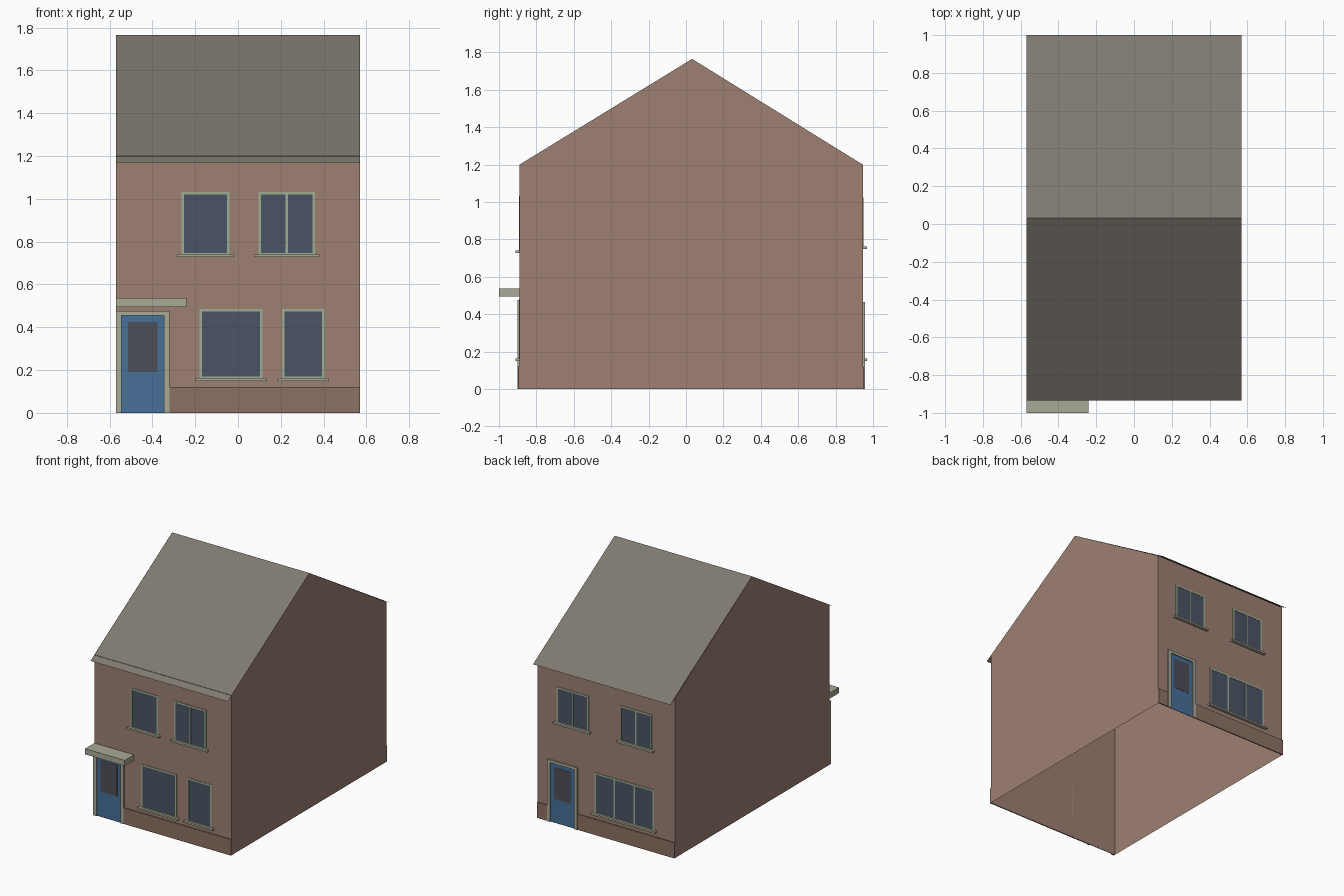
import bpy, bmesh

if "Cube" in bpy.data.objects:
    bpy.data.objects.remove(bpy.data.objects["Cube"])

FRONT, BACK, HALF, RIDGE_Y, RIDGE_Z, EAVES = -0.89, 0.945, 0.57, 0.0325, 1.765, 1.2


def material(name, r, g, b):
    m = bpy.data.materials.new(name)
    m.diffuse_color = (r, g, b, 1)
    m.use_nodes = True
    m.node_tree.nodes["Principled BSDF"].inputs["Base Color"].default_value = m.diffuse_color
    return m


BRICK = material("brick", 0.34, 0.215, 0.17)
PLINTH = material("plinth_brick", 0.27, 0.165, 0.125)
TILE = material("roof_tile", 0.21, 0.19, 0.16)
STONE = material("stone", 0.40, 0.40, 0.31)
FRAME = material("frame_paint", 0.34, 0.42, 0.29)
GLASS = material("glass", 0.07, 0.09, 0.13)
DOOR = material("door_paint", 0.065, 0.16, 0.32)
PANEL = material("door_glass", 0.075, 0.08, 0.10)


def finish(name, bm, mat):
    me = bpy.data.meshes.new(name)
    bm.to_mesh(me)
    bm.free()
    me.materials.append(mat)
    ob = bpy.data.objects.new(name, me)
    bpy.context.collection.objects.link(ob)
    return ob


def sheets(name, faces, mat):
    bm = bmesh.new()
    for f in faces:
        bm.faces.new([bm.verts.new(p) for p in f])
    bmesh.ops.remove_doubles(bm, verts=bm.verts, dist=1e-5)
    return finish(name, bm, mat)


def boxes(name, side, specs, mat):
    """Boxes (x0, x1, z0, z1, depth) standing proud of the front (-1) or back (1) wall."""
    bm = bmesh.new()
    wall = FRONT if side < 0 else BACK
    for x0, x1, z0, z1, d in specs:
        vs = bmesh.ops.create_cube(bm, size=1)["verts"]
        for v in vs:
            v.co = ((x0 + x1) / 2 + v.co.x * (x1 - x0),
                    wall + side * d / 2 + v.co.y * d,
                    (z0 + z1) / 2 + v.co.z * (z1 - z0))
    return finish(name, bm, mat)


def window(name, side, x0, x1, z0, z1, panes=1):
    t, d = 0.012, 0.004
    bars = [(x0, x0 + t, z0, z1, d), (x1 - t, x1, z0, z1, d),
            (x0 + t, x1 - t, z0, z0 + t, d), (x0 + t, x1 - t, z1 - t, z1, d)]
    for i in range(1, panes):
        c = x0 + (x1 - x0) * i / panes
        bars.append((c - t / 2, c + t / 2, z0 + t, z1 - t, d))
    boxes(name + "_frame", side, bars, FRAME)
    boxes(name + "_glass", side, [(x0 + t, x1 - t, z0 + t, z1 - t, 0.002)], GLASS)
    boxes(name + "_sill", side, [(x0 - 0.02, x1 + 0.02, z0 - 0.007, z0 + 0.006, 0.022)], STONE)


def door(name, side, x0, h):
    x1, t, d = x0 + 0.25, 0.025, 0.012
    boxes(name + "_surround", side, [(x0, x0 + t, 0, h, d), (x1 - t, x1, 0, h, d),
                                     (x0 + t, x1 - t, h - 0.02, h, d)], STONE)
    boxes(name, side, [(x0 + t, x1 - t, 0, h - 0.02, 0.004)], DOOR)
    boxes(name + "_pane", side, [(x0 + 0.055, x1 - 0.055, h - 0.285, h - 0.05, 0.006)], PANEL)


# Walls: open-bottomed shell with two gables
gable = [(FRONT, 0), (BACK, 0), (BACK, EAVES), (RIDGE_Y, RIDGE_Z), (FRONT, EAVES)]
sheets("walls", [
    [(HALF, y, z) for y, z in gable],
    [(-HALF, y, z) for y, z in reversed(gable)],
    [(-HALF, FRONT, 0), (HALF, FRONT, 0), (HALF, FRONT, EAVES), (-HALF, FRONT, EAVES)],
    [(HALF, BACK, 0), (-HALF, BACK, 0), (-HALF, BACK, EAVES), (HALF, BACK, EAVES)],
], BRICK)

# Roof: thin sheets overhanging the front and back eaves
sheets("roof", [
    [(-HALF, -0.935, 1.17), (HALF, -0.935, 1.17), (HALF, RIDGE_Y, RIDGE_Z), (-HALF, RIDGE_Y, RIDGE_Z)],
    [(HALF, 1.0, 1.17), (-HALF, 1.0, 1.17), (-HALF, RIDGE_Y, RIDGE_Z), (HALF, RIDGE_Y, RIDGE_Z)],
], TILE)

# Plinths
boxes("front_plinth", -1, [(-0.32, HALF, 0, 0.12, 0.008)], PLINTH)
boxes("back_plinth", 1, [(-HALF, 0.235, 0, 0.117, 0.008), (0.485, HALF, 0, 0.117, 0.008)], PLINTH)

# Doors and canopy
door("front_door", -1, -HALF, 0.475)
door("back_door", 1, 0.235, 0.465)
boxes("door_canopy", -1, [(-HALF, -0.24, 0.495, 0.537, 0.11)], STONE)

# Windows
for name, side, *dims in [
    ("front_upper_left", -1, -0.265, -0.04, 0.735, 1.033, 1),
    ("front_upper_right", -1, 0.095, 0.36, 0.735, 1.033, 2),
    ("front_lower_left", -1, -0.18, 0.115, 0.157, 0.485, 1),
    ("front_lower_right", -1, 0.205, 0.405, 0.157, 0.485, 1),
    ("back_upper_left", 1, 0.145, 0.41, 0.755, 1.025, 2),
    ("back_upper_right", 1, -0.38, -0.115, 0.755, 1.025, 2),
    ("back_lower", 1, -0.398, 0.095, 0.157, 0.465, 3),
]:
    window(name, side, *dims)
